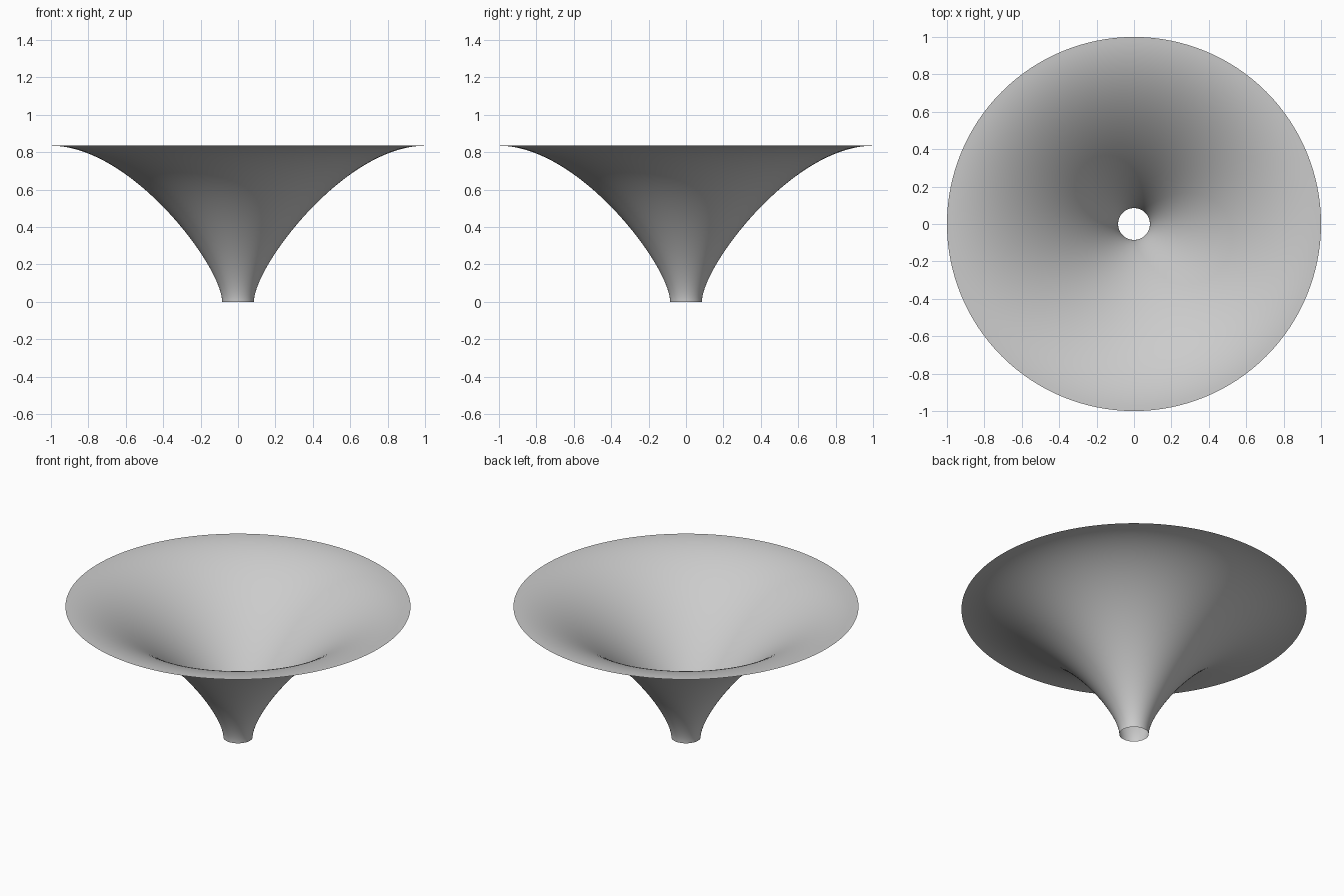
import bpy, bmesh, math
from mathutils import Vector
from mathutils.geometry import interpolate_bezier

cube = bpy.data.objects.get("Cube")
if cube:
    bpy.data.objects.remove(cube, do_unlink=True)

# Plain grey material
grey = bpy.data.materials.new("light grey")
grey.use_nodes = True
colour = (0.6, 0.6, 0.6, 1)
grey.diffuse_color = colour
grey.node_tree.nodes["Principled BSDF"].inputs["Base Color"].default_value = colour

# Flared profile: vertical at the throat, flat at the rim
SEGMENTS = 128
throat, rim = Vector((0.085, 0, 0)), Vector((1, 0, 0.835))
profile = interpolate_bezier(throat, Vector((0.085, 0, 0.19)),
                             Vector((0.57, 0, 0.835)), rim, 49)

# Open horn: the profile revolved around z
bm = bmesh.new()
verts = [bm.verts.new(p) for p in profile]
edges = [bm.edges.new(pair) for pair in zip(verts, verts[1:])]
bmesh.ops.spin(bm, geom=verts + edges, cent=(0, 0, 0), axis=(0, 0, 1),
               angle=math.tau, steps=SEGMENTS, use_merge=True)
bmesh.ops.remove_doubles(bm, verts=bm.verts, dist=0.0001)
bm.normal_update()
for face in bm.faces:
    face.smooth = True
    if face.normal.z < 0:
        face.normal_flip()

mesh = bpy.data.meshes.new("flared_horn")
bm.to_mesh(mesh)
bm.free()
mesh.materials.append(grey)
horn = bpy.data.objects.new("flared_horn", mesh)
bpy.context.collection.objects.link(horn)
